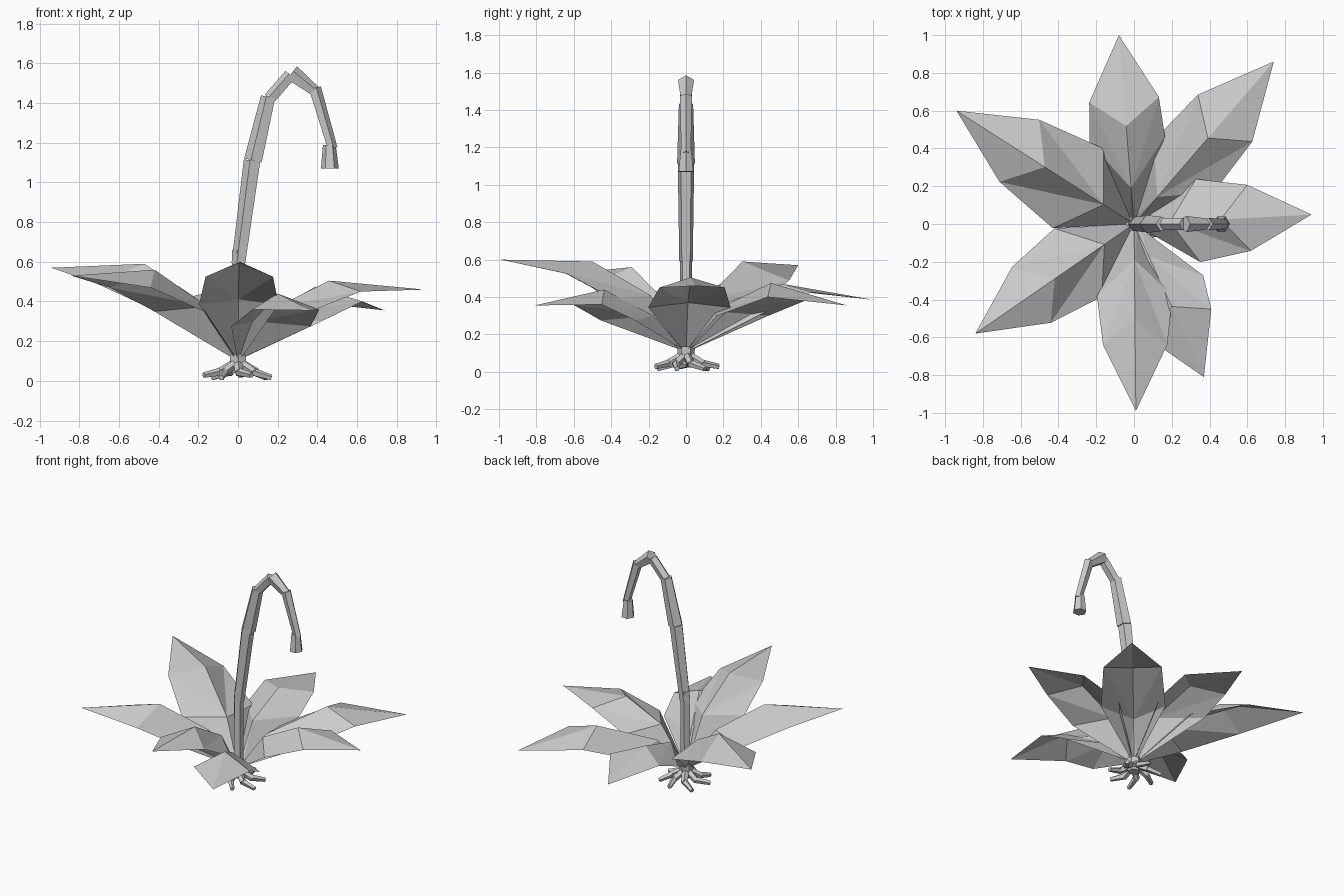
import bpy, bmesh, math
from mathutils import Vector

cube = bpy.data.objects.get("Cube")
if cube:
    bpy.data.objects.remove(cube, do_unlink=True)

grey = bpy.data.materials.new("plain_grey")
grey.use_nodes = True
grey.diffuse_color = (0.6, 0.6, 0.6, 1)
grey.node_tree.nodes["Principled BSDF"].inputs["Base Color"].default_value = grey.diffuse_color


def finish(bm, name):
    mesh = bpy.data.meshes.new(name)
    bm.to_mesh(mesh)
    bm.free()
    mesh.materials.append(grey)
    obj = bpy.data.objects.new(name, mesh)
    bpy.context.collection.objects.link(obj)
    return obj


def tube(bm, start, end, r1, r2, sides=6):
    """Tapered faceted segment between two points."""
    start, end = Vector(start), Vector(end)
    axis = end - start
    made = bmesh.ops.create_cone(bm, cap_ends=True, segments=sides, radius1=r1,
                                 radius2=r2, depth=axis.length)
    turn = axis.to_track_quat('Z', 'Y')
    for v in made["verts"]:
        v.co = turn @ v.co + (start + end) / 2


def leaf(name, tip, ridge, outer, inner):
    """Sheet ridged along its midrib; ridge is (reach, height) of the knee,
    outer and inner are (reach, half width, height) of the edge corners."""
    tip = Vector(tip)
    along = Vector((tip.x, tip.y, 0)).normalized()
    side = Vector((-along.y, along.x, 0))
    bm = bmesh.new()

    def point(reach, height, offset=0):
        return bm.verts.new(along * reach + side * offset + Vector((0, 0, height)))

    base = point(0.01, 0.11)
    heel = point(0.19, inner[2] + 0.025)
    knee = point(*ridge)
    end = bm.verts.new(tip)
    for s in (-1, 1):
        root = point(0.03, 0.12, 0.02 * s)
        low = point(inner[0], inner[2], inner[1] * s)
        high = point(outer[0], outer[2], outer[1] * s)
        for corners in ((base, root, heel), (root, low, heel), (heel, low, high),
                        (heel, high, knee), (knee, high, end)):
            bm.faces.new(corners if s < 0 else corners[::-1])
    return finish(bm, name)


# Leaves
leaf("back_left_leaf", (0.74, 0.86, 0.355), (0.6, 0.475), (0.74, 0.19, 0.4), (0.4, 0.21, 0.3))
leaf("back_leaf", (-0.08, 1.0, 0.385), (0.52, 0.47), (0.66, 0.185, 0.425), (0.45, 0.2, 0.34))
leaf("back_right_leaf", (-0.94, 0.6, 0.57), (0.56, 0.59), (0.72, 0.195, 0.49), (0.35, 0.25, 0.36))
leaf("front_right_leaf", (-0.84, -0.58, 0.53), (0.51, 0.56), (0.66, 0.18, 0.47), (0.36, 0.22, 0.35))
leaf("front_leaf", (0.01, -0.99, 0.6), (0.5, 0.59), (0.64, 0.17, 0.525), (0.38, 0.2, 0.385))
leaf("front_left_leaf", (0.37, -0.81, 0.355), (0.48, 0.44), (0.58, 0.185, 0.36), (0.4, 0.22, 0.275))
leaf("left_leaf", (0.94, 0.05, 0.46), (0.46, 0.505), (0.61, 0.175, 0.45), (0.34, 0.22, 0.345))

# Jointed stem arching over to the left
stem = bmesh.new()
for x1, z1, x2, z2, r1, r2 in (
        (0, 0.1, 0.005, 0.66, 0.034, 0.034),
        (0.005, 0.59, 0.075, 1.11, 0.038, 0.046),
        (0.08, 1.11, 0.155, 1.43, 0.05, 0.04),
        (0.16, 1.42, 0.265, 1.54, 0.034, 0.034),
        (0.27, 1.55, 0.385, 1.46, 0.045, 0.03),
        (0.385, 1.475, 0.475, 1.17, 0.034, 0.027)):
    tube(stem, (x1, 0, z1), (x2, 0, z2), r1, r2, 5)
finish(stem, "stem")

# Flared bud at the stem end
bud = bmesh.new()
tube(bud, (0.46, 0, 1.19), (0.463, 0, 1.07), 0.032, 0.045)
finish(bud, "bud")

# Crown and spreading roots
roots = bmesh.new()
tube(roots, (0, 0, 0.04), (0, 0, 0.135), 0.04, 0.048)
for i in range(7):
    angle = math.tau * (i + 0.3) / 7
    out = Vector((math.cos(angle), math.sin(angle), 0))
    bend = Vector((math.cos(angle + 0.35), math.sin(angle + 0.35), 0))
    up = Vector((0, 0, 1))
    tube(roots, out * 0.02 + up * 0.085, out * 0.1 + up * 0.04, 0.024, 0.022, 5)
    tube(roots, out * 0.09 + up * 0.045, bend * 0.175 + up * (0.016 + 0.012 * (i % 2)),
         0.022, 0.015, 5)
finish(roots, "roots")
